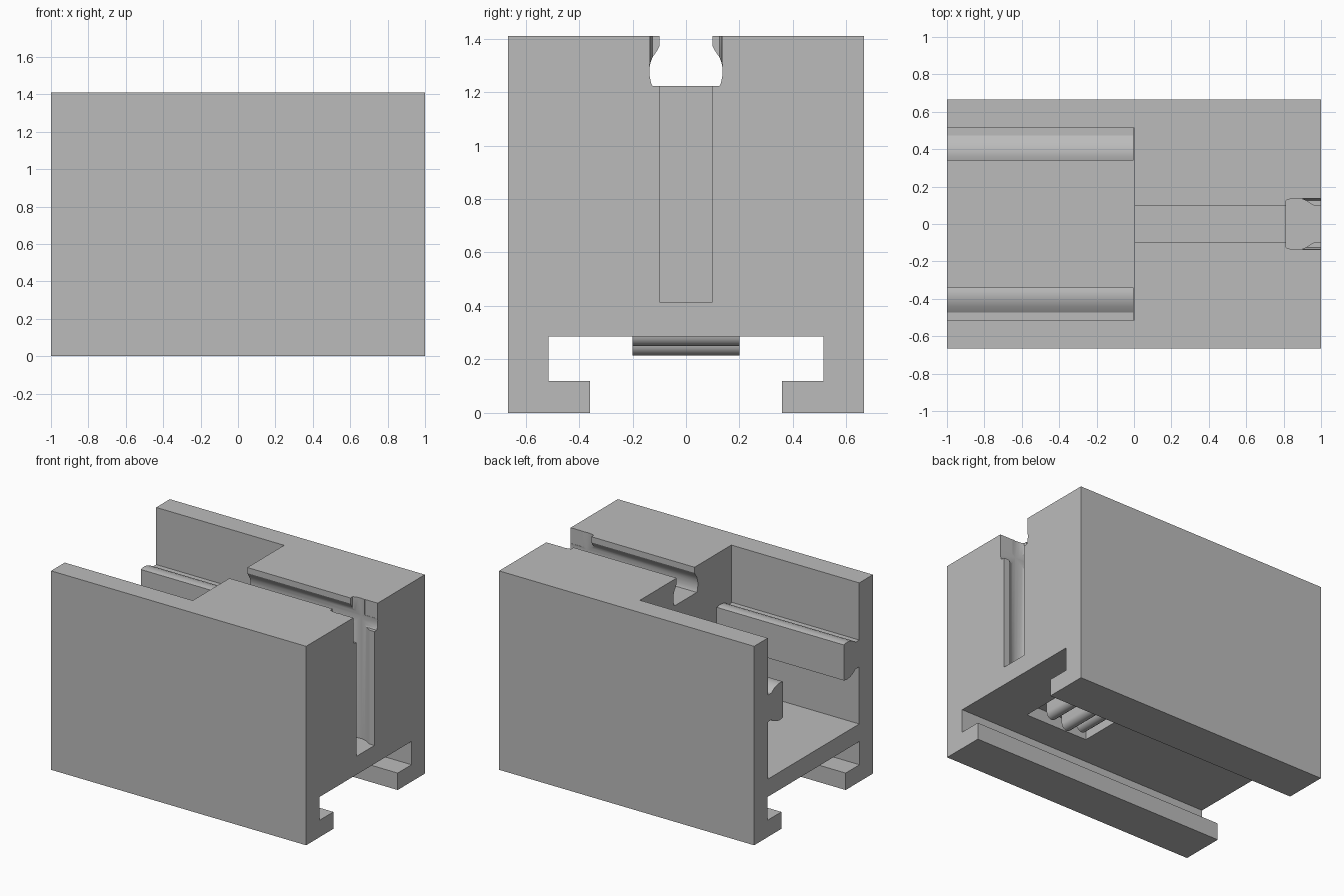
import bpy, bmesh, math
from mathutils import Vector

old = bpy.data.objects.get("Cube")
if old:
    bpy.data.objects.remove(old, do_unlink=True)

grey = bpy.data.materials.new("plain_grey")
grey.use_nodes = True
colour = (0.5, 0.5, 0.5, 1)
grey.diffuse_color = colour
grey.node_tree.nodes["Principled BSDF"].inputs["Base Color"].default_value = colour

TOP, HALF_Y, FLOOR = 1.41, 0.665, 0.41


def prism(name, points, place, start, end):
    """Extrude a 2D profile; place(a, b, t) maps it into space."""
    bm = bmesh.new()
    rings = [[bm.verts.new(place(a, b, t)) for a, b in points] for t in (start, end)]
    bm.faces.new(rings[0])
    bm.faces.new(rings[1][::-1])
    n = len(points)
    for i in range(n):
        j = (i + 1) % n
        bm.faces.new((rings[0][i], rings[1][i], rings[1][j], rings[0][j]))
    bmesh.ops.recalc_face_normals(bm, faces=bm.faces)
    mesh = bpy.data.meshes.new(name)
    bm.to_mesh(mesh)
    bm.free()
    mesh.materials.append(grey)
    obj = bpy.data.objects.new(name, mesh)
    bpy.context.collection.objects.link(obj)
    return obj


def along_x(a, b, t):
    return (t, a, b)


def box(name, x, y, z):
    return prism(name, [(y[0], z[0]), (y[1], z[0]), (y[1], z[1]), (y[0], z[1])], along_x, *x)


def cut(target, cutter):
    mod = target.modifiers.new("cut", 'BOOLEAN')
    mod.operation, mod.solver, mod.object = 'DIFFERENCE', 'EXACT', cutter
    bpy.context.view_layer.objects.active = target
    bpy.ops.object.modifier_apply(modifier=mod.name)
    bpy.data.objects.remove(cutter, do_unlink=True)


def smooth(obj):
    bpy.ops.object.select_all(action='DESELECT')
    obj.select_set(True)
    bpy.context.view_layer.objects.active = obj
    bpy.ops.object.shade_smooth_by_angle(angle=math.radians(28))


def mirrored(half):
    return half + [(-a, b) for a, b in reversed(half)]


# Body with the T-shaped channel underneath
body_half = [(0.36, 0.285), (0.515, 0.285), (0.515, 0.12), (0.36, 0.12),
             (0.36, 0), (HALF_Y, 0), (HALF_Y, TOP)]
body = prism("body", mirrored(body_half), along_x, -1, 1)

# Open pocket over half the length
cut(body, box("pocket_cutter", (-1.2, 0.003), (-0.512, 0.512), (FLOOR, 1.6)))

# Keyhole slot as half width against depth below the surface
slot_half = [(0.1, -0.1), (0.1, 0.04), (0.108, 0.055), (0.124, 0.078), (0.133, 0.1),
             (0.137, 0.125), (0.136, 0.15), (0.131, 0.175), (0.125, 0.188)]
slot = mirrored(slot_half)
cut(body, prism("top_slot_cutter", slot, lambda a, b, t: (t, a, TOP - b), -0.1, 1.1))
cut(body, prism("end_slot_cutter", slot, lambda a, b, t: (1 - b, a, t), 0.415, 1.6))
cut(body, box("corner_cutter", (0.9, 1.1), (-0.136, 0.136), (1.3, 1.6)))

# Latch recess in the channel roof
cut(body, box("recess_cutter", (0.15, 0.64), (-0.3, 0.3), (0.2, 0.37)))
smooth(body)

# Pocket rails, shaped to match the keyhole slot
RAIL_Z = 0.91
rail_half = [(0.126, 0.34), (0.131, 0.36), (0.132, 0.385), (0.128, 0.41),
             (0.117, 0.44), (0.095, 0.472), (0.095, 0.52)]
for side, name in ((1, "back_rail"), (-1, "front_rail")):
    smooth(prism(name, mirrored(rail_half),
                 lambda a, b, t: (t, side * b, RAIL_Z + a), -1, -0.003))

# Rounded latch ribs hanging in the recess
for i in range(3):
    cx, low = 0.27 + 0.125 * i, 0.215 if i == 1 else 0.25
    arc = [(cx + 0.04 * math.cos(s), low + 0.04 + 0.04 * math.sin(s))
           for s in (math.pi + math.pi * k / 8 for k in range(9))]
    profile = [(cx - 0.04, 0.38)] + arc + [(cx + 0.04, 0.38)]
    smooth(prism("latch_rib_%d" % (i + 1), profile, lambda a, b, t: (a, t, b), -0.2, 0.2))
